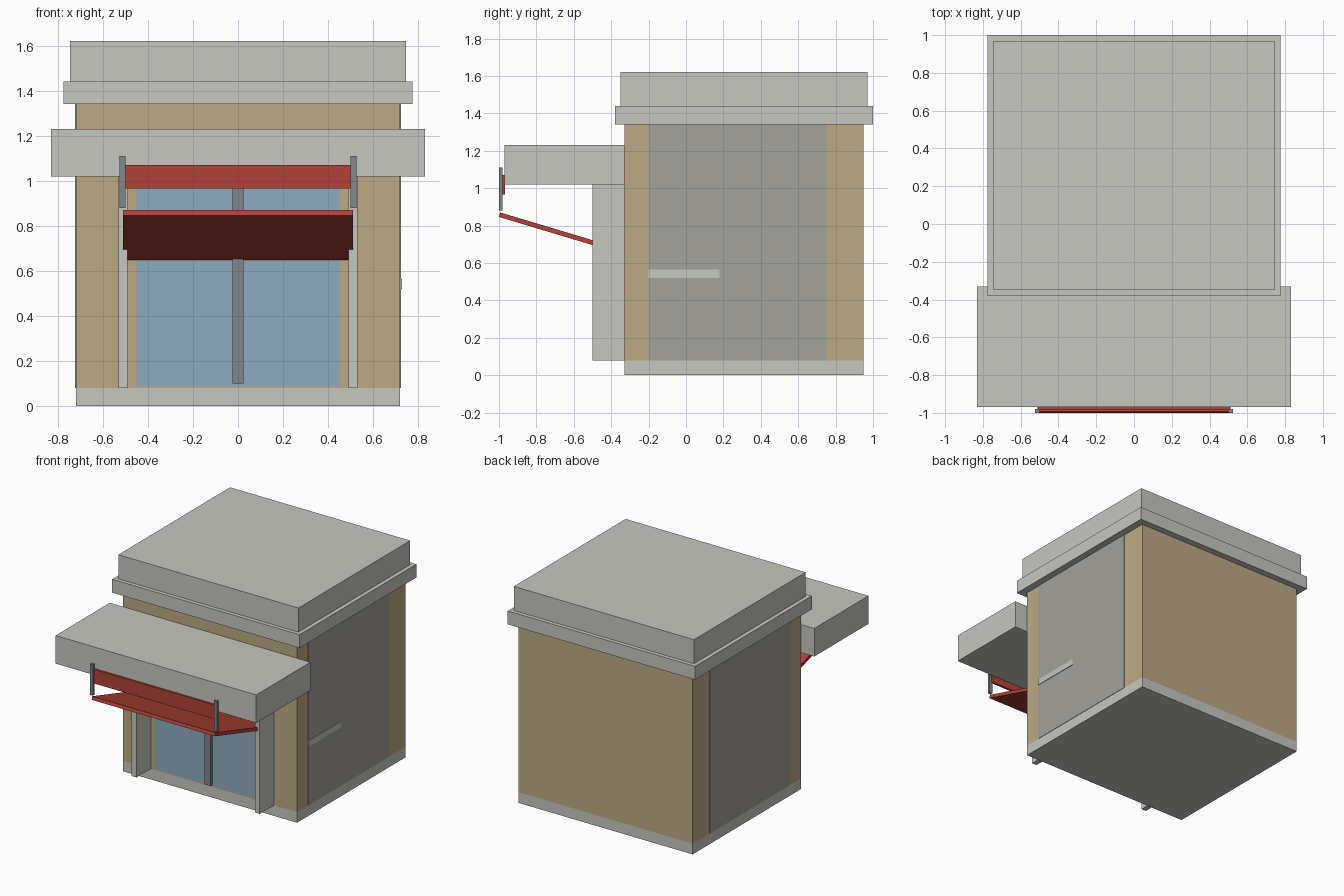
import bpy
import math

cube = bpy.data.objects.get("Cube")
if cube:
    bpy.data.objects.remove(cube, do_unlink=True)


def material(name, rgb):
    mat = bpy.data.materials.new(name)
    mat.use_nodes = True
    colour = (*rgb, 1)
    mat.diffuse_color = colour
    mat.node_tree.nodes["Principled BSDF"].inputs["Base Color"].default_value = colour
    return mat


concrete = material("light concrete", (0.57, 0.57, 0.53))
tan = material("tan render", (0.51, 0.40, 0.24))
panel_grey = material("panel grey", (0.37, 0.36, 0.33))
glass = material("blue glass", (0.275, 0.41, 0.51))
red = material("awning red", (0.44, 0.055, 0.04))
metal = material("steel grey", (0.22, 0.245, 0.27))


def box(name, mat, x, y, z):
    """Box spanning three (low, high) ranges."""
    corners = [(a, b, c) for a in x for b in y for c in z]
    faces = [(0, 1, 3, 2), (4, 6, 7, 5), (0, 4, 5, 1),
             (2, 3, 7, 6), (0, 2, 6, 4), (1, 5, 7, 3)]
    mesh = bpy.data.meshes.new(name)
    mesh.from_pydata(corners, [], faces)
    mesh.materials.append(mat)
    obj = bpy.data.objects.new(name, mesh)
    bpy.context.collection.objects.link(obj)
    return obj


def pair(name, mat, x, y, z):
    """Matching boxes on the left (+x) and right (-x)."""
    box("left_" + name, mat, x, y, z)
    box("right_" + name, mat, (-x[1], -x[0]), y, z)


# Main block: plinth, walls, stepped roof
front, back = -0.33, 0.95
box("plinth", concrete, (-0.72, 0.72), (front, back), (0, 0.08))
box("walls", tan, (-0.72, 0.72), (front, back), (0.08, 1.34))
box("roof_ledge", concrete, (-0.775, 0.775), (-0.38, 1.0), (1.34, 1.44))
box("roof_parapet", concrete, (-0.745, 0.745), (-0.35, 0.97), (1.44, 1.62))

# Side cladding and the pale strip on one side
pair("side_panel", panel_grey, (0.718, 0.723), (-0.2, 0.75), (0.08, 1.34))
box("side_strip", concrete, (0.72, 0.727), (-0.2, 0.18), (0.52, 0.565))

# Entrance: glazing, mullion, pillars, canopy
box("door_glass", glass, (-0.45, 0.45), (front - 0.006, front), (0.09, 1.02))
box("door_mullion", metal, (-0.025, 0.025), (front - 0.03, front), (0.1, 1.02))
pair("pillar", concrete, (0.49, 0.53), (-0.5, front), (0.08, 1.02))
box("canopy", concrete, (-0.83, 0.83), (-0.97, front), (1.02, 1.23))

# Awning: hanging valance, brackets, sloping sheet
box("awning_valance", red, (-0.505, 0.505), (-0.985, -0.968), (0.965, 1.07))
pair("awning_bracket", metal, (0.5, 0.525), (-1.0, -0.98), (0.88, 1.11))
sheet = box("awning_sheet", red, (-0.51, 0.51), (0, 0.69), (-0.025, 0))
sheet.location = (0, -0.993, 0.87)
sheet.rotation_euler.x = -math.atan(0.3)
